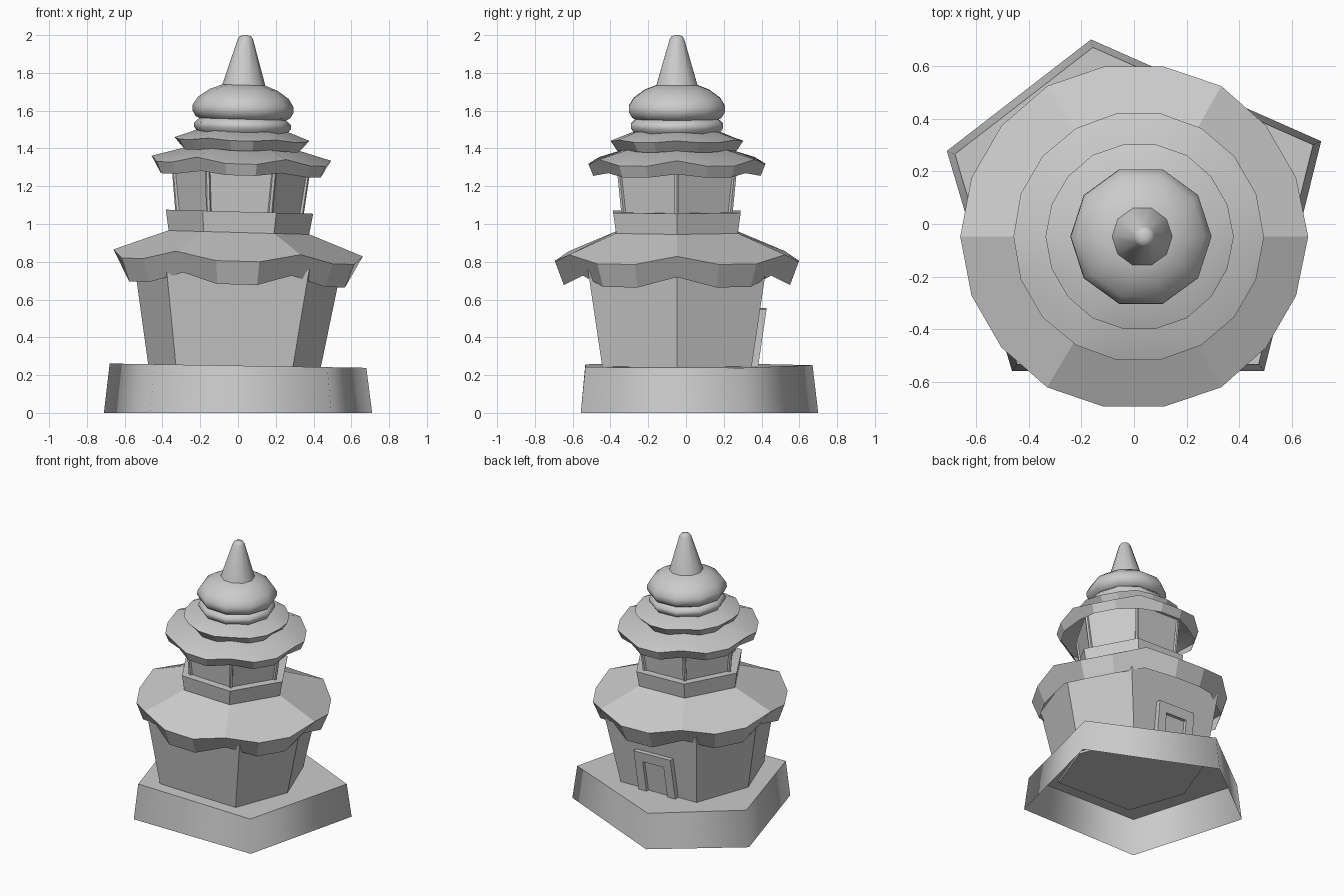
import bpy, math

if "Cube" in bpy.data.objects:
    bpy.data.objects.remove(bpy.data.objects["Cube"])

def make(name, verts, faces, smooth=None, lean=True):
    """Mesh object; the whole tower leans slightly towards +x."""
    if lean:
        verts = [(x - .028 + .034 * z, y - .048, z - .028 * x) for x, y, z in verts]
    me = bpy.data.meshes.new(name)
    me.from_pydata(verts, [], faces)
    me.update()
    if smooth:
        for p in me.polygons:
            p.use_smooth = True
        me.set_sharp_from_angle(angle=math.radians(smooth))
    ob = bpy.data.objects.new(name, me)
    bpy.context.collection.objects.link(ob)
    return ob

def loft(name, rings, cap_bottom=False, cap_top=True, smooth=None, lean=True):
    """Skin a stack of equal-length point rings (counter-clockwise)."""
    n = len(rings[0])
    verts = [p for r in rings for p in r]
    faces = [(k * n + i, k * n + (i + 1) % n, (k + 1) * n + (i + 1) % n, (k + 1) * n + i)
             for k in range(len(rings) - 1) for i in range(n)]
    if cap_bottom:
        faces.append(tuple(reversed(range(n))))
    if cap_top:
        faces.append(tuple(range(len(verts) - n, len(verts))))
    return make(name, verts, faces, smooth, lean)

def polar(r, deg, z):
    a = math.radians(deg)
    return (r * math.cos(a), r * math.sin(a), z)

def ring(r, z, n):
    return [polar(r, 360 * i / n, z) for i in range(n)]

def roof(name, inner, corner, mid, corner_low, mid_low):
    """Six planar slopes trimmed by an 18-sided eave, with an inward fascia. Args are (radius, z)."""
    low, edge = [], []
    for i in range(18):
        c, b = (corner, corner_low) if i % 3 == 0 else (mid, mid_low)
        edge.append(polar(c[0], 20 * i, c[1]))
        low.append(polar(b[0], 20 * i, b[1]))
    verts = low + edge + ring(inner[0], inner[1], 6)
    faces = [(i, (i + 1) % 18, 18 + (i + 1) % 18, 18 + i) for i in range(18)]
    for k in range(6):
        e = [18 + (3 * k + j) % 18 for j in range(4)]
        faces.append(tuple(e + [36 + (k + 1) % 6, 36 + k]))
    faces.append(tuple(range(36, 42)))
    make(name, verts, faces, 22)

# Irregular five-sided base, open below
plan = [(.494, -.557), (.71, .314), (-.163, .70), (-.71, .277), (-.463, -.557)]
bottom = [(x, y, 0) for x, y in plan]
top = [(x * .957, y * .957, .25 - .016 * x) for x, y in plan]
loft("base_sides", [bottom, top], cap_top=False, smooth=80, lean=False)
make("base_top", top, [(0, 1, 2, 3, 4)], lean=False)

# Lower storey: flared six-sided walls
def wall_ring(z):
    t = (z - .25) / .44
    a, b, c = .457 + .076 * t, .31 + .058 * t, .395 + .065 * t
    return [(a, 0, z), (b, c, z), (-b, c, z), (-a, 0, z), (-b, -c, z), (b, -c, z)]
loft("lower_walls", [wall_ring(.24), wall_ring(.79)], cap_bottom=True)

# Doorway on the back wall
def slab(name, x0, x1, z0, z1, out):
    def r(z):
        y = .395 + (z - .25) * .148
        return [(x0, y - .01, z), (x1, y - .01, z), (x1, y + out, z), (x0, y + out, z)]
    loft(name, [r(z0), r(z1)], cap_bottom=True)
slab("door_jamb_left", -.16, -.095, .245, .48, .035)
slab("door_jamb_right", .075, .14, .245, .48, .035)
slab("door_lintel", -.16, .14, .48, .55, .035)
slab("door_panel", -.095, .075, .245, .48, .012)

# Lower roof and the plinth above it
roof("lower_roof", (.375, .955), (.66, .847), (.655, .803), (.575, .735), (.608, .68))
loft("upper_plinth", [ring(.368, .93, 6), ring(.39, 1.065, 6)])

# Upper storey with corner posts
loft("upper_walls", [ring(.325, 1.05, 6), ring(.362, 1.34, 6)])
for k in range(6):
    def post(r, z):
        cx, cy, _ = polar(r, 60 * k, z)
        return [(cx + p[0], cy + p[1], z) for p in ring(.014, 0, 6)]
    loft("corner_post_%d" % (k + 1), [post(.325, 1.05), post(.356, 1.32)])

# Middle and top roofs
roof("middle_roof", (.29, 1.40), (.475, 1.348), (.475, 1.318), (.42, 1.275), (.45, 1.257))
roof("top_roof", (.25, 1.49), (.357, 1.45), (.355, 1.44), (.30, 1.395), (.32, 1.387))

# Ten-sided dome stack and spire
def turned(name, profile, angle):
    loft(name, [ring(r, z, 10) for r, z in profile], smooth=angle)
turned("dome_collar", [(.225, 1.47), (.243, 1.49), (.257, 1.51), (.257, 1.53), (.23, 1.555)], 50)
turned("dome", [(.22, 1.55), (.25, 1.565), (.268, 1.595), (.267, 1.625), (.24, 1.668),
                (.18, 1.71), (.11, 1.737)], 50)
turned("spire", [(.115, 1.732), (.04, 1.98), (.03, 1.994), (.012, 2.0)], 40)
